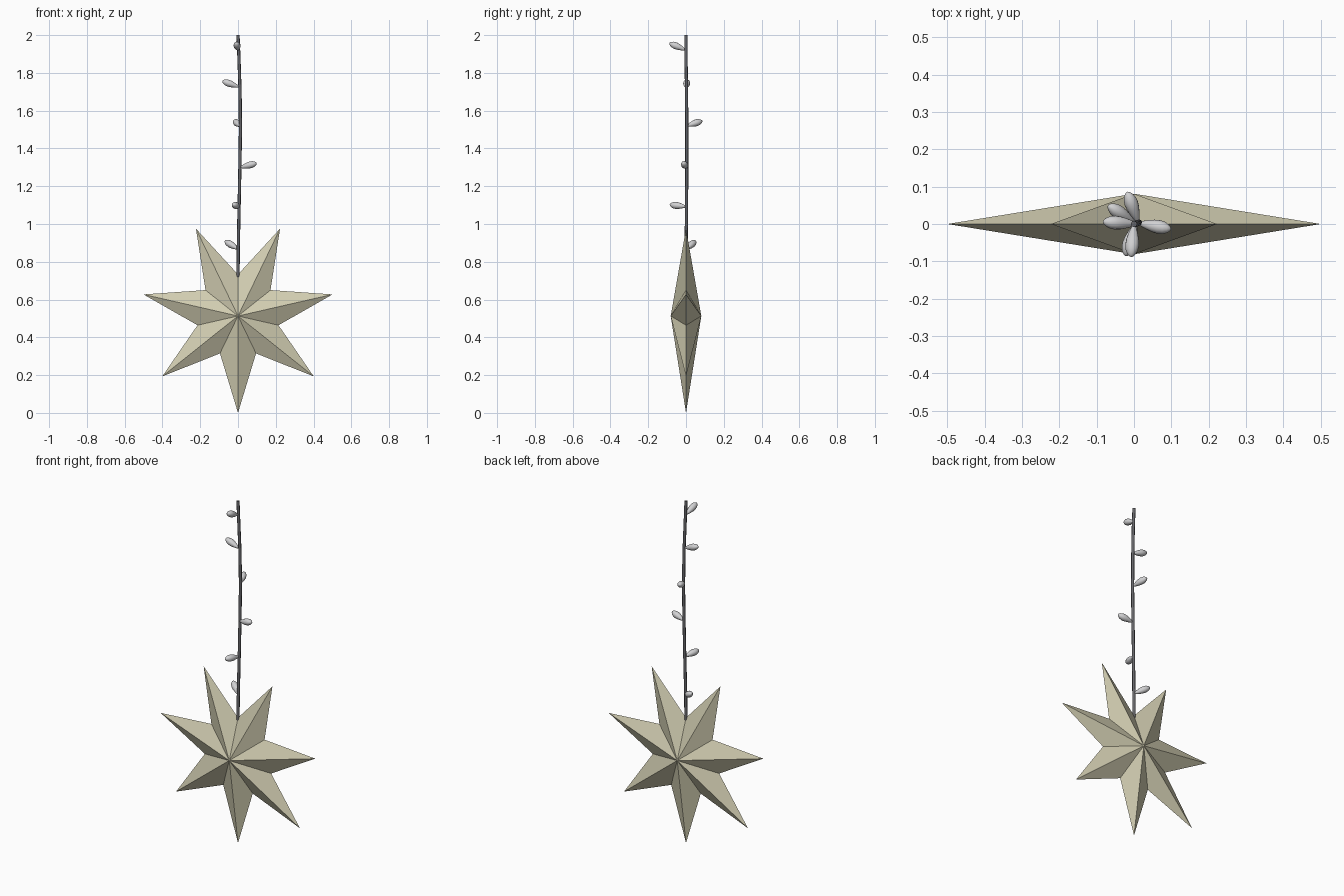
import bpy, bmesh, math
from mathutils import Vector

if "Cube" in bpy.data.objects:
    bpy.data.objects.remove(bpy.data.objects["Cube"])


def material(name, rgb):
    m = bpy.data.materials.new(name)
    m.diffuse_color = (*rgb, 1)
    m.use_nodes = True
    m.node_tree.nodes["Principled BSDF"].inputs["Base Color"].default_value = m.diffuse_color
    return m


star_mat = material("pale straw", (0.64, 0.61, 0.44))
bud_mat = material("light grey", (0.64, 0.64, 0.65))
stem_mat = material("dark grey", (0.13, 0.13, 0.14))


def finish(bm, name, mat, smooth):
    bmesh.ops.recalc_face_normals(bm, faces=bm.faces)
    for f in bm.faces:
        f.smooth = smooth
    me = bpy.data.meshes.new(name)
    bm.to_mesh(me)
    bm.free()
    me.materials.append(mat)
    ob = bpy.data.objects.new(name, me)
    bpy.context.collection.objects.link(ob)
    return ob


def tube(bm, centres, radii, axes, sides):
    """Loft circles along centres; axes gives the two cross directions."""
    u, v = axes
    rings = []
    for c, r in zip(centres, radii):
        rings.append([bm.verts.new(Vector(c) + r * (math.cos(a) * u + math.sin(a) * v))
                      for a in (2 * math.pi * i / sides for i in range(sides))])
    for a, b in zip(rings, rings[1:]):
        for i in range(sides):
            j = (i + 1) % sides
            bm.faces.new((a[i], a[j], b[j], b[i]))
    bm.faces.new(rings[0])
    bm.faces.new(rings[-1])


# Faceted seven-pointed star, one tip straight down
POINTS, R_OUT, R_IN, DEPTH = 7, 0.513, 0.22, 0.081
bm = bmesh.new()
rim = []
for i in range(POINTS * 2):
    a = -math.pi / 2 + i * math.pi / POINTS
    r = R_IN if i % 2 else R_OUT
    rim.append(bm.verts.new((r * math.cos(a), 0, R_OUT + r * math.sin(a))))
for y in (-DEPTH, DEPTH):
    hub = bm.verts.new((0, y, R_OUT))
    for i in range(len(rim)):
        bm.faces.new((hub, rim[i], rim[(i + 1) % len(rim)]))
finish(bm, "star", star_mat, False)

# Slightly bowed hanging stem
path = [(0, 0, 0.72), (0.002, 0.001, 0.9), (0.006, 0.003, 1.1), (0.010, 0.004, 1.3),
        (0.013, 0.004, 1.5), (0.011, 0.003, 1.7), (0.005, 0, 1.88), (0, 0, 2.0)]
bm = bmesh.new()
tube(bm, path, [0.0085] * len(path), (Vector((1, 0, 0)), Vector((0, 1, 0))), 8)
stem = finish(bm, "stem", stem_mat, True)
bpy.context.view_layer.objects.active = stem
stem.select_set(True)
bpy.ops.object.shade_smooth_by_angle(angle=math.radians(50))

# Teardrop buds: base point and tip point, alternating around the stem
buds = [((0.000, -0.004, 1.922), (-0.008, -0.088, 1.958)),
        ((0.004, 0.000, 1.726), (-0.083, 0.006, 1.757)),
        ((0.010, 0.006, 1.520), (-0.018, 0.086, 1.546)),
        ((0.014, 0.002, 1.300), (0.099, -0.014, 1.322)),
        ((0.004, 0.000, 1.092), (-0.023, -0.086, 1.102)),
        ((0.000, 0.004, 0.868), (-0.069, 0.050, 0.910))]
shape = [(0, 0.004), (0.1, 0.008), (0.25, 0.0125), (0.45, 0.017), (0.62, 0.0185),
         (0.78, 0.0165), (0.9, 0.0115), (0.97, 0.006), (1, 0.001)]
for n, (base, tip) in enumerate(buds, 1):
    base, tip = Vector(base), Vector(tip)
    d = (tip - base).normalized()
    u = d.cross(Vector((0, 0, 1))).normalized()
    bm = bmesh.new()
    tube(bm, [base.lerp(tip, t) for t, _ in shape], [r for _, r in shape],
         (u, d.cross(u)), 14)
    finish(bm, f"bud_{n}", bud_mat, True)
